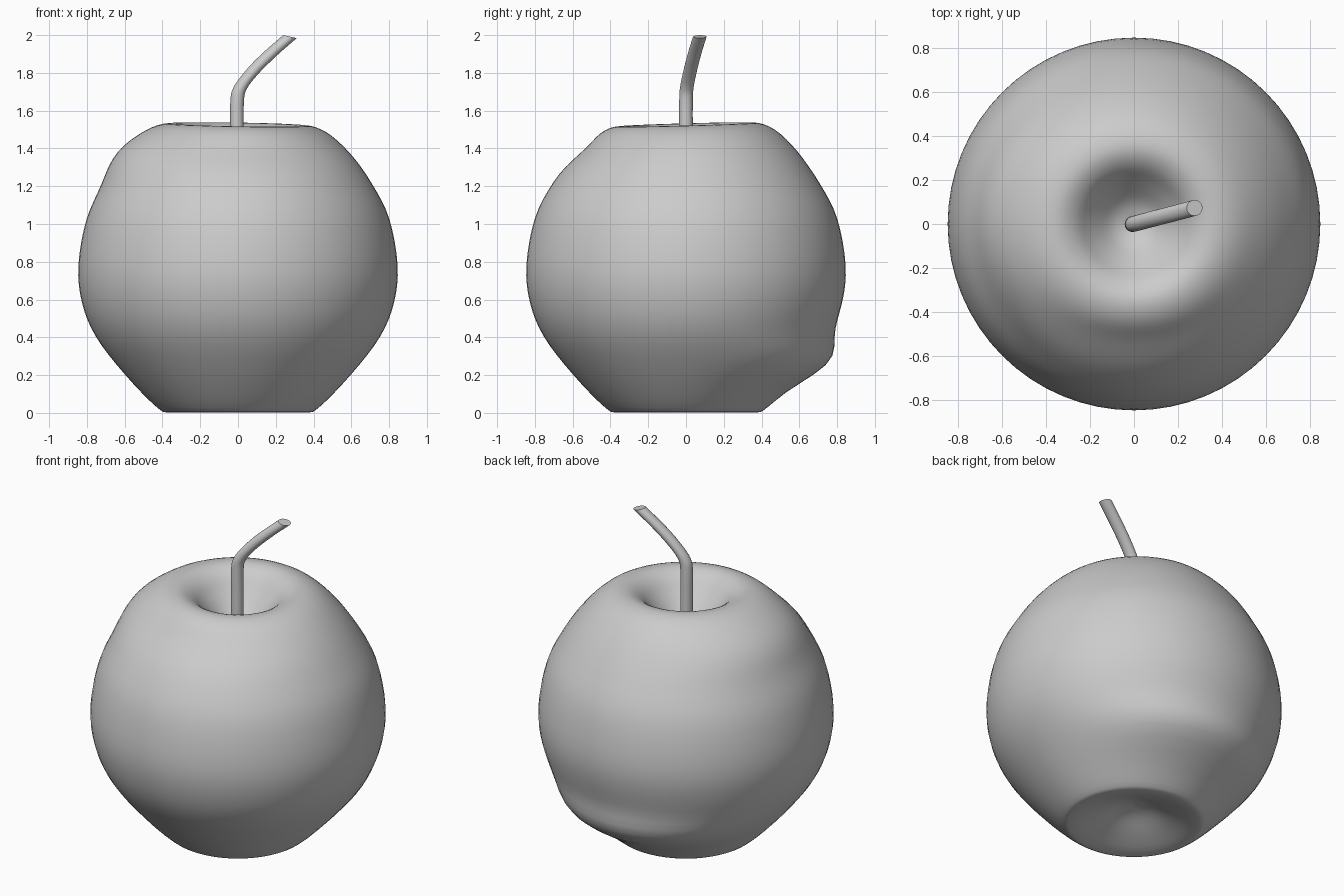
import bpy, bmesh, math
from mathutils import Vector

cube = bpy.data.objects.get("Cube")
if cube:
    bpy.data.objects.remove(cube, do_unlink=True)

grey = bpy.data.materials.new("plain grey")
grey.use_nodes = True
colour = (0.6, 0.6, 0.6, 1)
grey.diffuse_color = colour
grey.node_tree.nodes["Principled BSDF"].inputs["Base Color"].default_value = colour


def spline(points, steps):
    """Catmull-Rom curve through the points."""
    pts = [Vector(p) for p in points]
    pts = [2 * pts[0] - pts[1]] + pts + [2 * pts[-1] - pts[-2]]
    out = []
    for a, b, c, d in zip(pts, pts[1:], pts[2:], pts[3:]):
        for i in range(steps):
            t = i / steps
            out.append(0.5 * (2 * b + (c - a) * t + (2 * a - 5 * b + 4 * c - d) * t ** 2
                              + (3 * b - a - 3 * c + d) * t ** 3))
    return out + [pts[-2]]


def clamp(v):
    return max(0.0, min(1.0, v))


def loft(name, rings, crease):
    """Skin a stack of rings, cap both ends and shade smooth."""
    bm = bmesh.new()
    loops = [[bm.verts.new(p) for p in ring] for ring in rings]
    n = len(loops[0])
    for low, high in zip(loops, loops[1:]):
        for i in range(n):
            j = (i + 1) % n
            bm.faces.new((low[i], low[j], high[j], high[i]))
    bm.faces.new(loops[0][::-1])
    bm.faces.new(loops[-1])
    bmesh.ops.recalc_face_normals(bm, faces=bm.faces[:])
    mesh = bpy.data.meshes.new(name)
    bm.to_mesh(mesh)
    bm.free()
    mesh.materials.append(grey)
    obj = bpy.data.objects.new(name, mesh)
    bpy.context.collection.objects.link(obj)
    bpy.ops.object.select_all(action='DESELECT')
    obj.select_set(True)
    bpy.context.view_layer.objects.active = obj
    bpy.ops.object.shade_smooth_by_angle(angle=math.radians(crease))
    return obj


# Fruit: half profile (radius, height) from the bottom dimple to the stem hollow
profile = [(0.01, 0.12), (0.1, 0.1), (0.23, 0.045), (0.36, 0.005), (0.43, 0.03),
           (0.6, 0.205), (0.75, 0.4), (0.825, 0.58), (0.845, 0.78), (0.8, 1.03),
           (0.705, 1.22), (0.59, 1.38), (0.47, 1.49), (0.36, 1.527),
           (0.27, 1.495), (0.19, 1.41), (0.1, 1.32), (0.01, 1.28)]

# Gentle lumps: facing angle, height, push outwards, spread in height
lumps = [(math.pi, 1.38, 0.045, 0.15),
         (-math.pi / 2, 1.42, -0.035, 0.12),
         (math.pi / 2, 0.27, 0.1, 0.13)]


def fruit_point(r, z, angle):
    outer = clamp((r - 0.25) / 0.3)
    radius = r
    for facing, height, push, spread in lumps:
        side = max(0, math.cos(angle - facing)) ** 2
        radius += outer * push * side * math.exp(-((z - height) / spread) ** 2)
    tilt = 0.01 * math.sin(angle) - 0.006 * math.cos(angle)
    z += tilt * clamp((z - 1.3) / 0.2) * clamp(r / 0.3)
    return radius * math.cos(angle), radius * math.sin(angle), z


def angles(count):
    return [math.tau * i / count for i in range(count)]


loft("fruit_body", [[fruit_point(r, z, a) for a in angles(64)]
                    for r, z in spline(profile, 4)], 80)

# Stem: level rings carried along a bent path
path = [(-0.005, 0, 1.2), (-0.005, 0, 1.45), (-0.005, 0, 1.64), (0.012, 0.004, 1.72),
        (0.08, 0.022, 1.81), (0.17, 0.045, 1.9), (0.275, 0.073, 1.992)]
stem_rings = []
for p in spline(path, 5):
    lean = 0.22 * clamp((p.z - 1.66) / 0.2)
    stem_rings.append([p + 0.036 * Vector((math.cos(a), math.sin(a), -lean * math.cos(a)))
                       for a in angles(20)])
loft("stem", stem_rings, 40)
